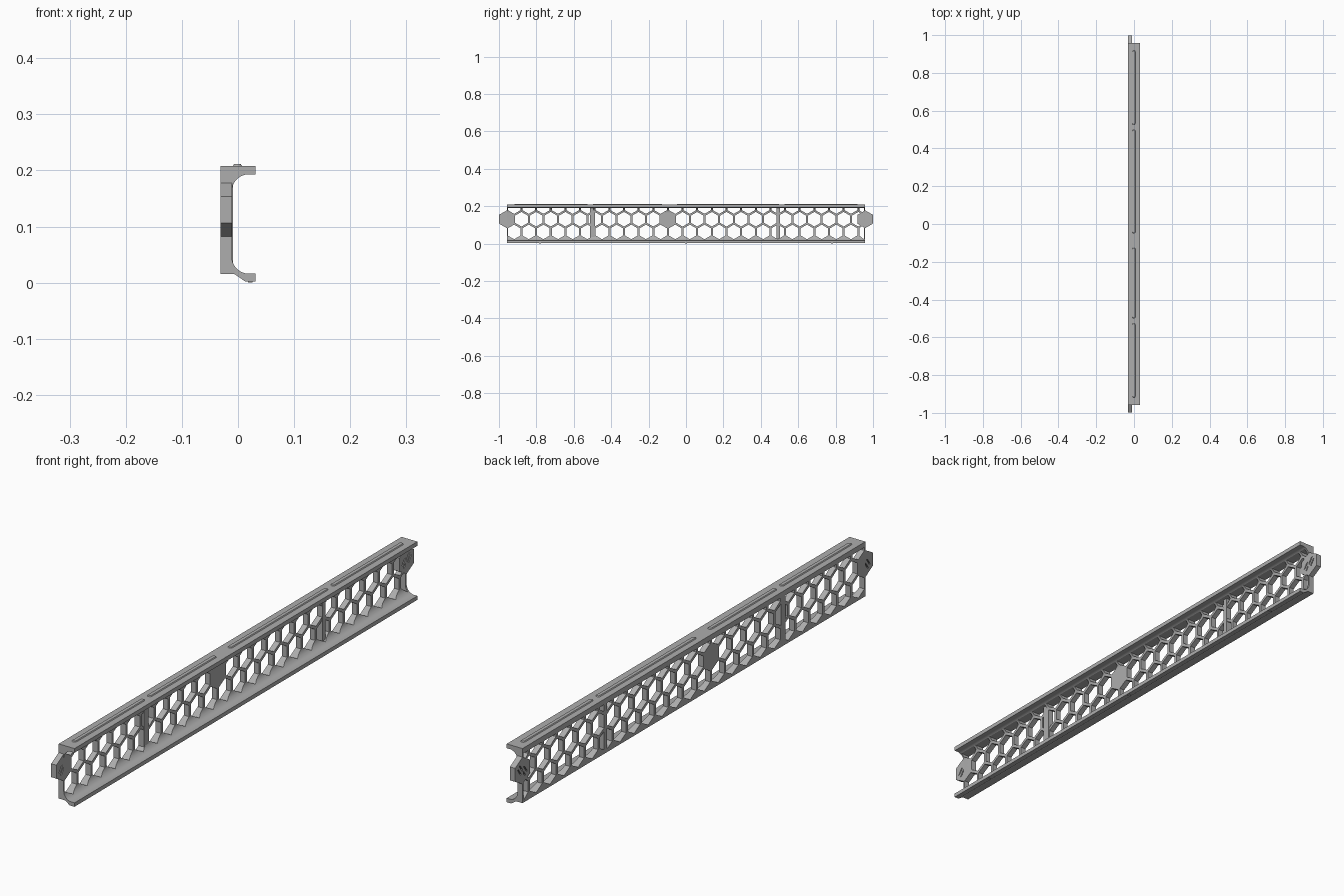
import bpy, bmesh, math
from mathutils import Vector

if "Cube" in bpy.data.objects:
    bpy.data.objects.remove(bpy.data.objects["Cube"], do_unlink=True)

grey = bpy.data.materials.new("plain grey")
grey.use_nodes = True
grey.diffuse_color = (0.42, 0.42, 0.42, 1)
grey.node_tree.nodes["Principled BSDF"].inputs["Base Color"].default_value = (0.42, 0.42, 0.42, 1)

END = 0.958               # half length of the channel
PITCH = 0.0783            # honeycomb spacing
ROW = PITCH * math.sqrt(3) / 2
TOP_Z = 0.13              # height of the upper honeycomb row
OUT, IN = -0.031, -0.011  # web faces


def prism(bm, points, offset):
    """Extrude a closed outline along an offset vector."""
    verts = [bm.verts.new(p) for p in points]
    face = bm.faces.new(verts)
    ext = bmesh.ops.extrude_face_region(bm, geom=[face])
    moved = [g for g in ext["geom"] if isinstance(g, bmesh.types.BMVert)]
    bmesh.ops.translate(bm, verts=moved, vec=Vector(offset))


def finish(bm, name):
    bmesh.ops.recalc_face_normals(bm, faces=bm.faces[:])
    mesh = bpy.data.meshes.new(name)
    bm.to_mesh(mesh)
    bm.free()
    mesh.materials.append(grey)
    ob = bpy.data.objects.new(name, mesh)
    bpy.context.collection.objects.link(ob)
    return ob


def cut(ob, cutter):
    mod = ob.modifiers.new("cut", 'BOOLEAN')
    mod.operation, mod.solver, mod.object = 'DIFFERENCE', 'EXACT', cutter
    bpy.context.view_layer.objects.active = ob
    bpy.ops.object.modifier_apply(modifier=mod.name)
    bpy.data.objects.remove(cutter, do_unlink=True)


def hexagon(y, z, r):
    return [(y + r * math.sin(i * math.pi / 3), z + r * math.cos(i * math.pi / 3)) for i in range(6)]


def box(name, x0, x1, y0, y1, z0, z1):
    bm = bmesh.new()
    prism(bm, [(x0, y0, z0), (x1, y0, z0), (x1, y0, z1), (x0, y0, z1)], (0, y1 - y0, 0))
    return finish(bm, name)


# Channel with rounded inner corners
R = 0.03
arc = [i * math.pi / 20 for i in range(11)]
profile = [(OUT, 0.208), (OUT, 0.015), (-0.006, 0.015), (0.013, 0.002), (0.031, 0.002), (0.031, 0.016)]
profile += [(IN + R - R * math.sin(a), 0.016 + R - R * math.cos(a)) for a in arc]
profile += [(IN + R - R * math.cos(a), 0.193 - R + R * math.sin(a)) for a in arc]
profile += [(0.031, 0.193), (0.031, 0.208)]
bm = bmesh.new()
prism(bm, [(x, -END, z) for x, z in profile], (0, 2 * END, 0))
channel = finish(bm, "channel")

# Honeycomb openings, the topmost row cropped under the flange
bm = bmesh.new()
for row in (-1, 0, 1):
    for k in range(25):
        if row == 0 and k in (0, 11):
            continue
        y = -END + (k + 0.5 * abs(row)) * PITCH
        outline = [(min(py, END - 0.007), min(pz, 0.189))
                   for py, pz in hexagon(y, TOP_Z + row * ROW, 0.039)]
        prism(bm, [(-0.05, py, pz) for py, pz in outline], (0.1, 0, 0))
cut(channel, finish(bm, "honeycomb_cutter"))
bpy.ops.object.select_all(action='DESELECT')
channel.select_set(True)
bpy.context.view_layer.objects.active = channel
bpy.ops.object.shade_smooth_by_angle(angle=math.radians(20))

# Hexagonal joint plates with diagonal grooves on both faces
for name, y in (("front_joint", -END), ("middle_joint", -END + 11 * PITCH), ("back_joint", END)):
    bm = bmesh.new()
    prism(bm, [(OUT, py, pz) for py, pz in hexagon(y, TOP_Z, 0.0475)], (IN - OUT, 0, 0))
    joint = finish(bm, name)
    bm = bmesh.new()
    for x in (OUT - 0.005, IN - 0.005):
        for s, h in ((-0.017, 0.011), (0, 0.022), (0.017, 0.011)):
            lean, w = h * 0.7, 0.003
            prism(bm, [(x, y + s - lean - w, TOP_Z - h), (x, y + s - lean + w, TOP_Z - h),
                       (x, y + s + lean + w, TOP_Z + h), (x, y + s + lean - w, TOP_Z + h)], (0.01, 0, 0))
    cut(joint, finish(bm, "groove_cutter"))

# Solid ribs at the segment seams
box("front_rib", OUT, IN + 0.002, -0.512, -0.486, 0.016, 0.2)
box("back_rib", OUT, IN + 0.002, 0.485, 0.502, 0.016, 0.2)


def stadium(y0, y1, r, z):
    pts = []
    for yc, start in ((y1 - r, 0), (y0 + r, math.pi)):
        for i in range(9):
            a = start + i * math.pi / 8
            pts.append((-0.001 + r * math.cos(a), yc + r * math.sin(a), z))
    return pts


# Long rounded ridges on the top flange with sloping sides
for i, (y0, y1) in enumerate(((-0.92, -0.525), (-0.5, -0.125), (-0.05, 0.5), (0.525, 0.92))):
    bm = bmesh.new()
    low = [bm.verts.new(p) for p in stadium(y0, y1, 0.009, 0.207)]
    high = [bm.verts.new(p) for p in stadium(y0 + 0.003, y1 - 0.003, 0.006, 0.211)]
    bm.faces.new(low)
    bm.faces.new(high)
    n = len(low)
    for j in range(n):
        bm.faces.new((low[j], low[(j + 1) % n], high[(j + 1) % n], high[j]))
    finish(bm, f"top_ridge_{i + 1}")

    # Small round bosses beneath each ridge end
    for y in (y0 + 0.015, y1 - 0.015):
        bm = bmesh.new()
        prism(bm, stadium(y - 0.007, y + 0.007, 0.007, 0.19), (0, 0, 0.01))
        finish(bm, "flange_boss")

# Small feet under the lower flange
for y in (-0.78, 0.0, 0.78):
    box("foot", 0.018, 0.026, y - 0.005, y + 0.005, 0, 0.008)
